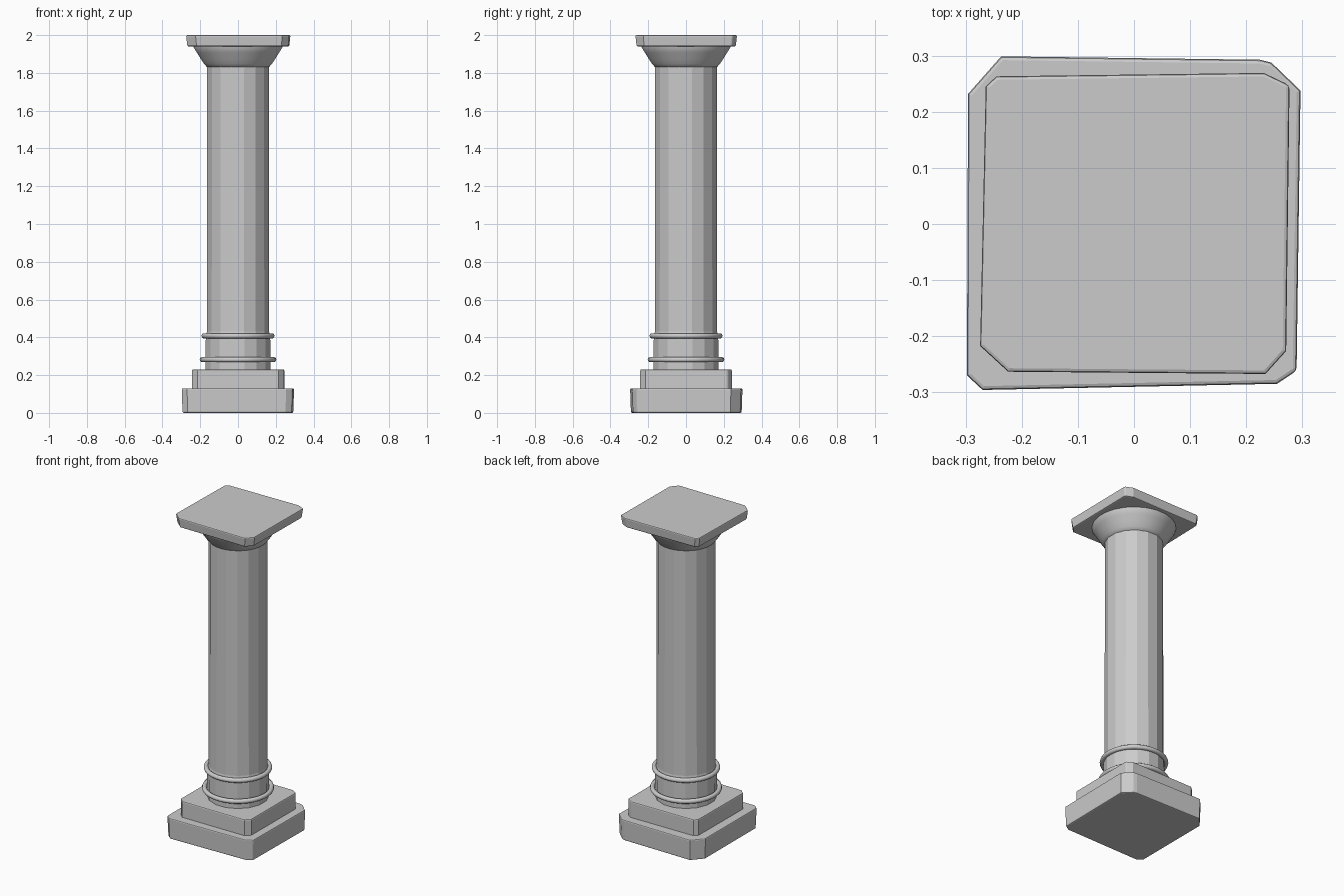
import bpy, bmesh, math

if "Cube" in bpy.data.objects:
    bpy.data.objects.remove(bpy.data.objects["Cube"])


def finish(name, bm, bevel=0.0):
    bmesh.ops.recalc_face_normals(bm, faces=bm.faces)
    mesh = bpy.data.meshes.new(name)
    bm.to_mesh(mesh)
    bm.free()
    ob = bpy.data.objects.new(name, mesh)
    bpy.context.collection.objects.link(ob)
    if bevel:
        mod = ob.modifiers.new("worn_edges", 'BEVEL')
        mod.width = bevel
        mod.segments = 2
        mod.limit_method = 'ANGLE'
        mod.angle_limit = math.radians(50)
    return ob


def loft(name, rings, bevel=0.0, capped=True, closed=False):
    """Skin a stack of equally sized point rings."""
    bm = bmesh.new()
    loops = [[bm.verts.new(p) for p in ring] for ring in rings]
    n = len(loops[0])
    pairs = list(zip(loops, loops[1:]))
    if closed:
        pairs.append((loops[-1], loops[0]))
    for a, b in pairs:
        for i in range(n):
            j = (i + 1) % n
            bm.faces.new((a[i], a[j], b[j], b[i]))
    if capped and not closed:
        bm.faces.new(loops[0])
        bm.faces.new(loops[-1])
    return finish(name, bm, bevel)


def slab(name, outline, z0, z1, taper):
    """Worn block from an uneven outline, slightly narrower below."""
    low = [(x * taper, y * taper, z0) for x, y in outline]
    high = [(x, y, z1) for x, y in outline]
    return loft(name, [low, high], bevel=0.007)


def turned(name, profile, sides, closed=False, smooth=None):
    """Revolve (radius, z) pairs about the vertical axis."""
    rings = [[(r * math.cos(math.tau * (i + 0.5) / sides),
               r * math.sin(math.tau * (i + 0.5) / sides), z)
              for i in range(sides)] for r, z in profile]
    ob = loft(name, rings, closed=closed)
    if smooth:
        bpy.ops.object.select_all(action='DESELECT')
        ob.select_set(True)
        bpy.context.view_layer.objects.active = ob
        bpy.ops.object.shade_smooth_by_angle(angle=math.radians(smooth))
    return ob


# Stepped plinth with unevenly chipped corners
slab("plinth_lower", [(-0.237, 0.299), (0.225, 0.293), (0.245, 0.288),
                      (0.297, 0.238), (0.290, -0.262), (0.255, -0.285),
                      (-0.270, -0.296), (-0.298, -0.270), (-0.296, 0.232)],
     0.0, 0.13, 0.985)
slab("plinth_upper", [(-0.220, 0.240), (0.210, 0.243), (0.246, 0.220),
                      (0.243, -0.215), (0.215, -0.243), (-0.215, -0.243),
                      (-0.244, -0.215), (-0.240, 0.222)],
     0.12, 0.23, 1.0)

# Faceted shaft, a little wider at the foot
turned("shaft", [(0.175, 0.22), (0.174, 0.40), (0.168, 0.43),
                 (0.166, 1.2), (0.166, 1.86)], 16)

# Rounded bands around the foot of the shaft
for name, z, radius in (("lower_band", 0.282, 0.190), ("upper_band", 0.408, 0.180)):
    section = [(radius + 0.014 * math.cos(math.tau * k / 10),
                z + 0.014 * math.sin(math.tau * k / 10)) for k in range(10)]
    turned(name, section, 32, closed=True, smooth=40)

# Flared capital
turned("capital_flare", [(0.150, 1.825), (0.168, 1.833), (0.181, 1.848),
                         (0.198, 1.873), (0.220, 1.908), (0.238, 1.937),
                         (0.238, 1.945)], 24, smooth=35)

# Square top block with chipped corners
slab("top_block", [(-0.265, 0.246), (-0.246, 0.264), (0.232, 0.270),
                   (0.278, 0.248), (0.272, -0.227), (0.235, -0.268),
                   (-0.225, -0.264), (-0.275, -0.218)],
     1.94, 2.0, 0.975)
